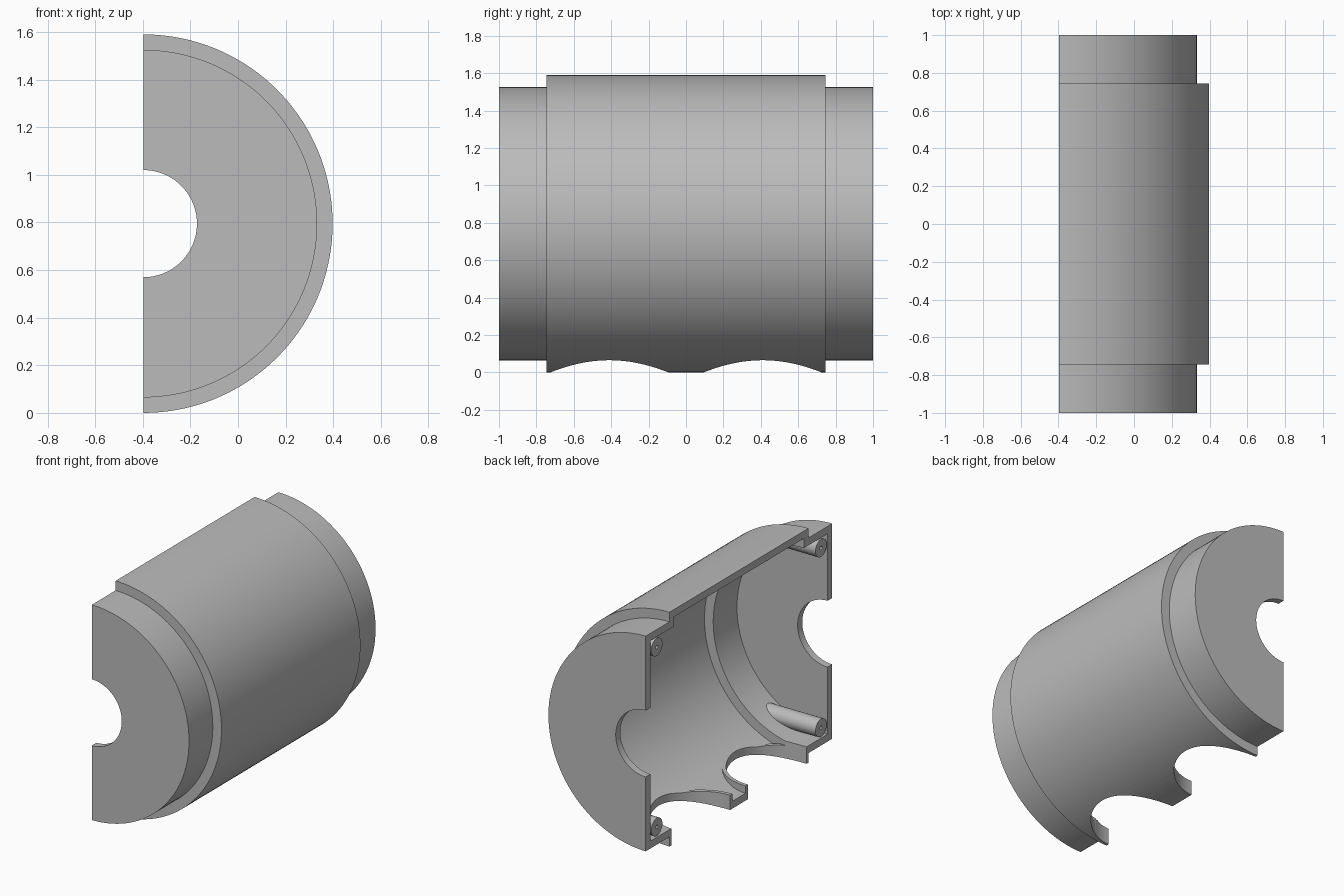
import bpy, bmesh, math
from mathutils import Matrix

cube = bpy.data.objects.get("Cube")
if cube:
    bpy.data.objects.remove(cube, do_unlink=True)

R, END_R = 0.795, 0.73      # outer radii of the middle and the ends
WALL = 0.05
STEP, HALF = 0.745, 1.0     # half lengths of the middle and the whole
SEGMENTS = 72

grey = bpy.data.materials.new("light_grey")
grey.use_nodes = True
colour = (0.5, 0.5, 0.5, 1)
grey.diffuse_color = colour
grey.node_tree.nodes["Principled BSDF"].inputs["Base Color"].default_value = colour


def make_object(name, bm):
    bmesh.ops.remove_doubles(bm, verts=bm.verts, dist=1e-5)
    bmesh.ops.recalc_face_normals(bm, faces=bm.faces)
    mesh = bpy.data.meshes.new(name)
    bm.to_mesh(mesh)
    bm.free()
    mesh.materials.append(grey)
    obj = bpy.data.objects.new(name, mesh)
    bpy.context.collection.objects.link(obj)
    return obj


def half_turn(name, profile):
    """Sweep a closed (radius, y) profile half way round the y axis."""
    bm = bmesh.new()
    rings = []
    for i in range(SEGMENTS + 1):
        a = math.pi * i / SEGMENTS
        rings.append([bm.verts.new((r * math.sin(a), y, -r * math.cos(a)))
                      for r, y in profile])
    n = len(profile)
    for a, b in zip(rings, rings[1:]):
        for j in range(n):
            k = (j + 1) % n
            if profile[j][0] + profile[k][0] > 0:
                bm.faces.new((a[j], a[k], b[k], b[j]))
    bm.faces.new(rings[0])
    bm.faces.new(rings[-1])
    return make_object(name, bm)


def cylinder(name, radius, length, centre, axis="Z", sides=64):
    bm = bmesh.new()
    turn = Matrix.Rotation(math.pi / 2, 4, "Y") if axis == "X" else Matrix()
    bmesh.ops.create_cone(bm, cap_ends=True, segments=sides, radius1=radius,
                          radius2=radius, depth=length,
                          matrix=Matrix.Translation(centre) @ turn)
    return make_object(name, bm)


def combine(target, other, operation, keep=False):
    mod = target.modifiers.new(operation.lower(), "BOOLEAN")
    mod.operation, mod.solver, mod.object = operation, "EXACT", other
    bpy.context.view_layer.objects.active = target
    bpy.ops.object.modifier_apply(modifier=mod.name)
    if not keep:
        bpy.data.objects.remove(other, do_unlink=True)


def mirrored(points):
    return points + [(r, -y) for r, y in reversed(points)]


# Hollow stepped shell with a round opening in each end plate
HOLE_R = 0.225
outside = mirrored([(HOLE_R, HALF), (END_R, HALF), (END_R, STEP), (R, STEP)])
inside = mirrored([(HOLE_R, HALF - WALL), (END_R - WALL, HALF - WALL),
                   (END_R - WALL, STEP - WALL), (R - WALL, STEP - WALL)])
shell = half_turn("half_housing", outside + inside[::-1])

# Solid core that trims inner parts in the middle of the wall
skin = WALL / 2
core = half_turn("trim_core", mirrored([
    (0, HALF - skin), (END_R - skin, HALF - skin),
    (END_R - skin, STEP - skin), (R - skin, STEP - skin)]))
core.hide_render = True

# Collars round the two bottom openings
for side in (-1, 1):
    y = 0.41 * side
    collar = cylinder("collar", 0.34, 0.205, (0, y, -0.7975))
    combine(collar, core, "INTERSECT", keep=True)
    combine(shell, collar, "UNION")
for side in (-1, 1):
    cutter = cylinder("opening_cutter", 0.315, 0.5, (0, 0.41 * side, -0.75), sides=96)
    combine(shell, cutter, "DIFFERENCE")

# Four screw bosses with small pilot holes
bosses = []
for side in (-1, 1):
    for level in (-1, 1):
        place = (0.3, 0.88 * side, 0.61 * level)
        boss = cylinder("screw_boss", 0.06, 1.2, place, "X", 32)
        combine(boss, core, "INTERSECT", keep=True)
        pilot = cylinder("pilot_cutter", 0.012, 0.3, (0, place[1], place[2]), "X", 16)
        combine(boss, pilot, "DIFFERENCE")
        bosses.append(boss)
bpy.data.objects.remove(core, do_unlink=True)

# Stand on the ground, centred, with crisp edges
for obj in [shell] + bosses:
    obj.data.transform(Matrix.Translation((-R / 2, 0, R)))
    bpy.ops.object.select_all(action="DESELECT")
    obj.select_set(True)
    bpy.context.view_layer.objects.active = obj
    bpy.ops.object.shade_smooth_by_angle(angle=math.radians(30))
